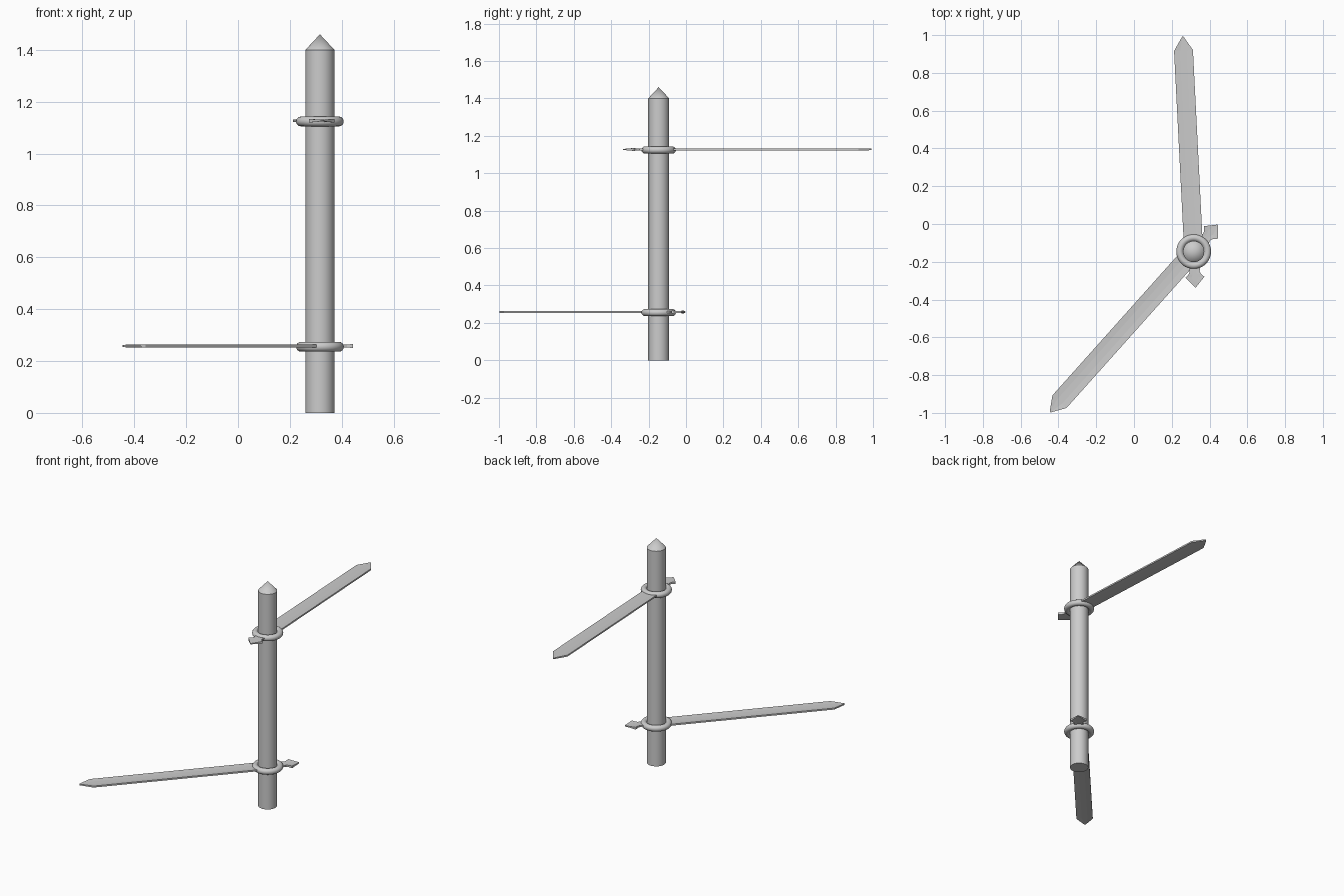
import bpy, bmesh, math
from mathutils import Matrix

if "Cube" in bpy.data.objects:
    bpy.data.objects.remove(bpy.data.objects["Cube"])

CX, CY = 0.316, -0.146
R = 0.056


def make_object(name, bm, smooth=True):
    bmesh.ops.recalc_face_normals(bm, faces=bm.faces[:])
    mesh = bpy.data.meshes.new(name)
    bm.to_mesh(mesh)
    bm.free()
    ob = bpy.data.objects.new(name, mesh)
    bpy.context.collection.objects.link(ob)
    if smooth:
        bpy.context.view_layer.objects.active = ob
        ob.select_set(True)
        bpy.ops.object.shade_smooth_by_angle(angle=math.radians(35))
        ob.select_set(False)
    return ob


def lathe(name, profile, z, closed=False, n=48):
    """Spin an (r, z) profile about the pole axis."""
    bm = bmesh.new()
    vs = [bm.verts.new((r, 0, h)) for r, h in profile]
    pairs = list(zip(vs, vs[1:])) + ([(vs[-1], vs[0])] if closed else [])
    edges = [bm.edges.new(p) for p in pairs]
    bmesh.ops.spin(bm, geom=vs + edges, cent=(0, 0, 0), axis=(0, 0, 1),
                   angle=math.tau, steps=n, use_merge=True)
    bmesh.ops.remove_doubles(bm, verts=bm.verts[:], dist=1e-5)
    ob = make_object(name, bm)
    ob.location = (CX, CY, z)
    return ob


def plate(name, stations, z, angle):
    """Thin plate with a shallow central groove.
    Stations are (distance, half width, edge half thickness, middle half thickness)."""
    bm = bmesh.new()
    cols = (-1, -0.35, 0.35, 1)
    rings = []
    for d, w, te, tm in stations:
        thick = (te, tm, tm, te)
        top = [bm.verts.new((d, f * w, t)) for f, t in zip(cols, thick)]
        low = [bm.verts.new((d, f * w, -t)) for f, t in zip(cols, thick)]
        rings.append(top + low[::-1])
    for a, b in zip(rings, rings[1:]):
        for i in range(8):
            j = (i + 1) % 8
            bm.faces.new((a[i], a[j], b[j], b[i]))
    bm.faces.new(rings[0])
    bm.faces.new(rings[-1])
    bm.transform(Matrix.Translation((CX, CY, z)) @ Matrix.Rotation(angle, 4, 'Z'))
    return make_object(name, bm, smooth=False)


# Pole with pointed cap
lathe("pole", [(0, 0), (R, 0), (R, 1.40), (0, 1.46)], 0)

# Two identical signs: collar ring, long pointed board and arrow tail
ring = [(0.073 + 0.019 * math.cos(math.tau * i / 16),
         0.019 * math.sin(math.tau * i / 16)) for i in range(16)]
board = [(0.072, 0.05, 0.005, 0.003), (1.066, 0.05, 0.005, 0.003),
         (1.14, 0.003, 0.004, 0.003)]
tail = [(0.07, 0.034, 0.005, 0.004), (0.105, 0.026, 0.005, 0.004),
        (0.12, 0.033, 0.006, 0.004), (0.136, 0.05, 0.0075, 0.004),
        (0.158, 0.03, 0.005, 0.004), (0.19, 0.002, 0.003, 0.003)]
for label, z, deg in (("upper", 1.124, 92.9), ("lower", 0.255, 228.2)):
    a = math.radians(deg)
    lathe(label + "_collar", ring, z, closed=True)
    plate(label + "_board", board, z + 0.003, a)
    plate(label + "_tail", tail, z + 0.003, a + math.pi)
